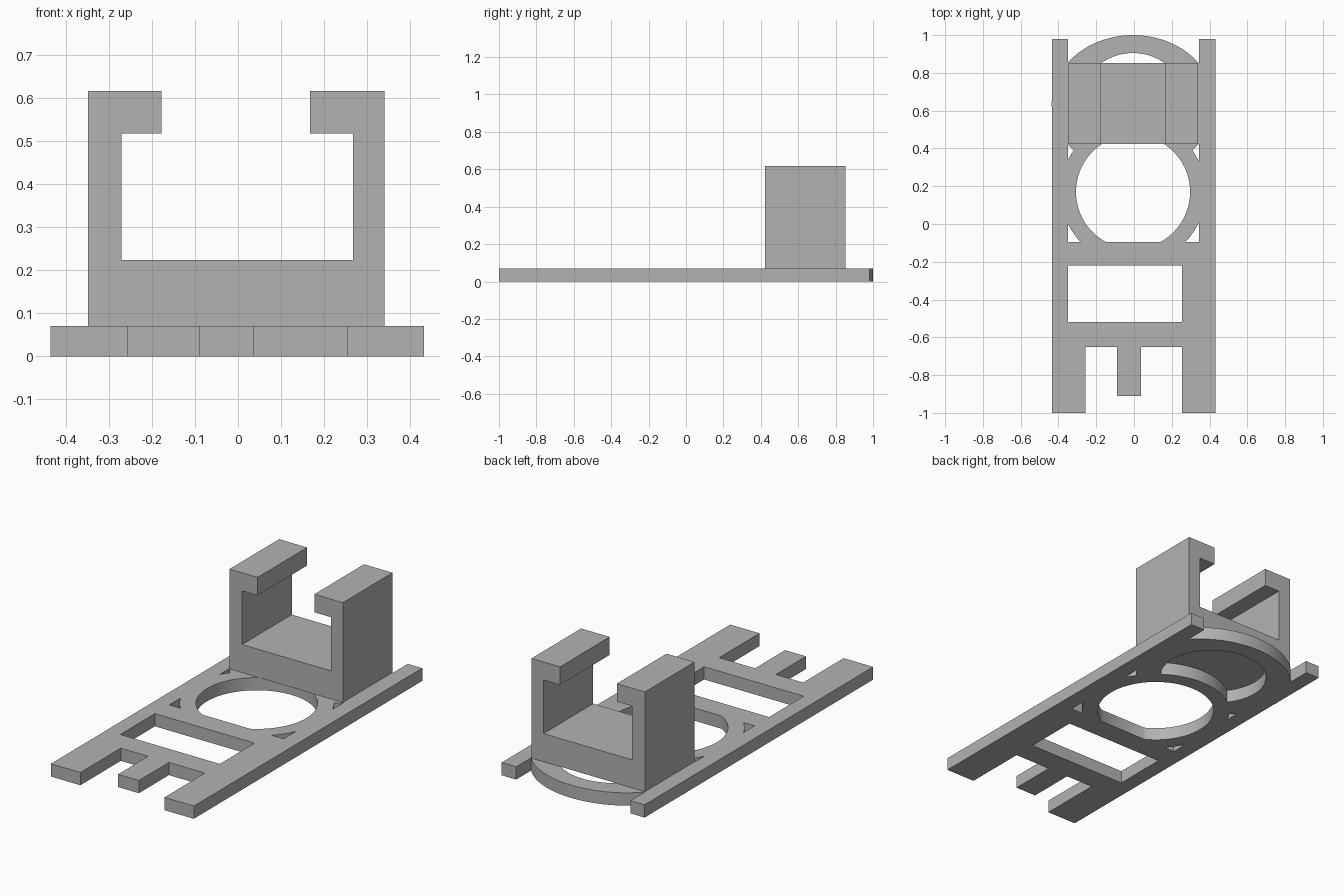
import bpy
import math

cube = bpy.data.objects.get("Cube")
if cube:
    bpy.data.objects.remove(cube, do_unlink=True)

grey = bpy.data.materials.new("plain_grey")
grey.use_nodes = True
COLOUR = (0.45, 0.45, 0.45, 1)
grey.diffuse_color = COLOUR
grey.node_tree.nodes["Principled BSDF"].inputs["Base Color"].default_value = COLOUR

THICK = 0.07


def prism(name, points, depth, matrix=None):
    """Extrude an outline along z by depth, with the last side closing it."""
    n = len(points)
    verts = [(x, y, z) for z in (0, depth) for x, y in points]
    faces = [tuple(reversed(range(n))), tuple(range(n, 2 * n))]
    faces += [(i, (i + 1) % n, n + (i + 1) % n, n + i) for i in range(n)]
    mesh = bpy.data.meshes.new(name)
    mesh.from_pydata(verts, [], faces)
    mesh.materials.append(grey)
    obj = bpy.data.objects.new(name, mesh)
    bpy.context.collection.objects.link(obj)
    return obj


def slab(name, x0, x1, y0, y1):
    return prism(name, [(x0, y0), (x1, y0), (x1, y1), (x0, y1)], THICK)


def disc(name, cy, rx, ry, extra=0.0, sides=96):
    pts = [(-0.005 + rx * math.cos(a), cy + ry * math.sin(a))
           for a in (2 * math.pi * i / sides for i in range(sides))]
    obj = prism(name, pts, THICK + 2 * extra)
    for v in obj.data.vertices:
        v.co.z -= extra
    return obj


def combine(target, tool, operation):
    """Apply a boolean and drop the tool object."""
    tool.hide_render = True
    mod = target.modifiers.new("combine", "BOOLEAN")
    mod.operation = operation
    mod.solver = "EXACT"
    mod.object = tool
    bpy.context.view_layer.objects.active = target
    bpy.ops.object.modifier_apply(modifier=mod.name)
    bpy.data.objects.remove(tool, do_unlink=True)


# Front ring with a round opening
base = disc("base_frame", 0.17, 0.384, 0.384)
combine(base, disc("front_hole", 0.17, 0.302, 0.302, 0.1), "DIFFERENCE")

# Rear ring, notched where the front ring runs through it
rear = disc("rear_ring", 0.6375, 0.431, 0.3625)
combine(rear, disc("rear_hole", 0.6375, 0.28, 0.2675, 0.1), "DIFFERENCE")
combine(rear, disc("ring_notch", 0.17, 0.383, 0.383, 0.1), "DIFFERENCE")
combine(base, rear, "UNION")

# Rails, wide front legs, crossbars and the centre tab
for args in (("left_rail", 0.344, 0.432, -1, 0.98),
             ("right_rail", -0.435, -0.35, -1, 0.98),
             ("left_leg", 0.254, 0.4, -1, -0.15),
             ("right_leg", -0.4, -0.256, -1, -0.6),
             ("rear_crossbar", -0.4, 0.4, -0.22, -0.095),
             ("front_crossbar", -0.4, 0.4, -0.65, -0.52),
             ("centre_tab", -0.09, 0.036, -0.91, -0.6)):
    combine(base, slab(*args), "UNION")

bpy.context.view_layer.objects.active = base
base.select_set(True)
bpy.ops.object.shade_smooth_by_angle(angle=math.radians(30))

# Open-topped cradle with inward lips, extruded from front to back
profile = [(-0.348, THICK), (0.34, THICK), (0.34, 0.617), (0.167, 0.617),
           (0.167, 0.518), (0.267, 0.518), (0.267, 0.224), (-0.271, 0.224),
           (-0.271, 0.518), (-0.178, 0.518), (-0.178, 0.617), (-0.348, 0.617)]
cradle = prism("cradle", profile, 0.43)
cradle.rotation_euler.x = math.pi / 2
cradle.location.y = 0.853
